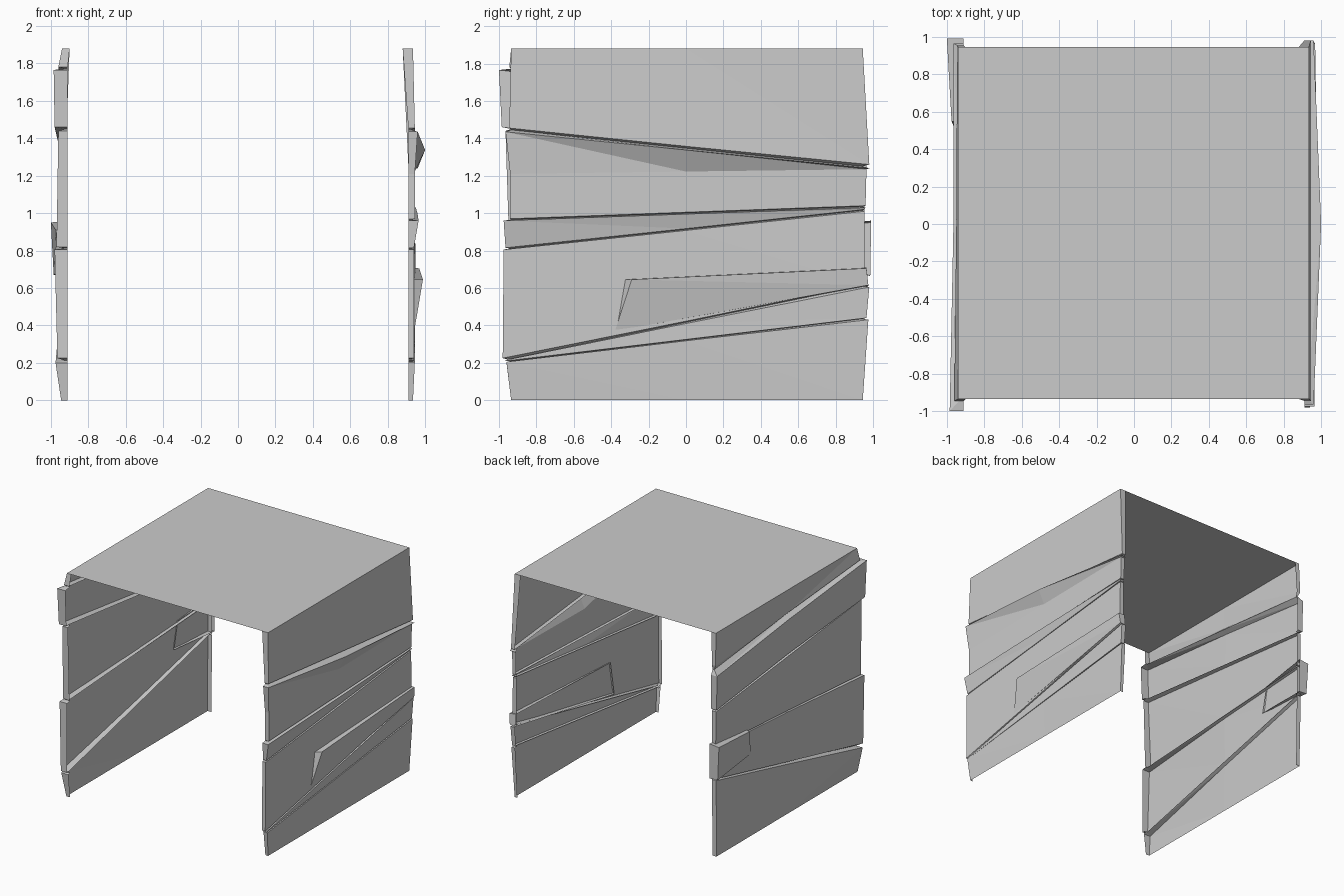
import bpy
import bmesh

# Remove the default cube
default_cube = bpy.data.objects.get("Cube")
if default_cube:
    bpy.data.objects.remove(default_cube, do_unlink=True)

# Single stone colour
stone = bpy.data.materials.new("stone_grey")
stone.use_nodes = True
colour = (0.6, 0.6, 0.6, 1.0)
stone.diffuse_color = colour
stone.node_tree.nodes["Principled BSDF"].inputs["Base Color"].default_value = colour

INNER = 0.91          # inner edge of the end returns
GROOVE = 0.925        # depth of the joints between slabs


def finish(bm, name):
    """Turn a bmesh into a flat shaded stone object."""
    mesh = bpy.data.meshes.new(name)
    bm.to_mesh(mesh)
    bm.free()
    mesh.materials.append(stone)
    obj = bpy.data.objects.new(name, mesh)
    bpy.context.collection.objects.link(obj)
    return obj


def add_face(bm, verts, side):
    """Add a face facing outward on either side of the tunnel."""
    bm.faces.new(verts if side > 0 else list(reversed(verts)))


def row(z, x, y, inner=INNER):
    """Horizontal row: z front/back, x front/middle/back, y front/back."""
    (z_front, z_back), (x_front, x_mid, x_back), (y_front, y_back) = z, x, y
    z_mid = (z_front + z_back) / 2
    return [(inner, y_front, z_front), (x_front, y_front, z_front),
            (x_mid, 0, z_mid),
            (x_back, y_back, z_back), (inner, y_back, z_back)]


def joint(above, below):
    """Recessed row between the bottom of one slab and the top of the next."""
    z_front = (above[0][2] + below[0][2]) / 2
    z_back = (above[-1][2] + below[-1][2]) / 2
    return row((z_front, z_back), (GROOVE,) * 3, (-0.935, 0.945))


def build_wall(name, side, slabs):
    """Skin the slabs from top to bottom, with a groove at every joint."""
    rows = []
    for slab in slabs:
        if rows:
            rows.append(joint(rows[-1], slab[0]))
        rows.extend(slab)
    bm = bmesh.new()
    grid = [[bm.verts.new((side * x, y, z)) for x, y, z in r] for r in rows]
    for upper, lower in zip(grid, grid[1:]):
        for i in range(len(upper) - 1):
            # Split quads into triangles so that every facet is flat
            add_face(bm, [upper[i], lower[i], lower[i + 1]], side)
            add_face(bm, [upper[i], lower[i + 1], upper[i + 1]], side)
    return finish(bm, name)


def build_ledge(name, side, cap, foot):
    """Raised broken slab: outer cap joined to its footprint on the wall."""
    bm = bmesh.new()
    top = [bm.verts.new((side * x, y, z)) for x, y, z in cap]
    base = [bm.verts.new((side * x, y, z)) for x, y, z in foot]
    add_face(bm, top[:3], side)
    add_face(bm, [top[0], top[2], top[3]], side)
    for i in range(len(top)):
        j = (i + 1) % len(top)
        add_face(bm, [top[i], base[i], base[j], top[j]], side)
    return finish(bm, name)


# Flat roof sheet
bm = bmesh.new()
corners = [(-0.94, -0.935), (0.935, -0.935), (0.935, 0.945), (-0.94, 0.945)]
bm.faces.new([bm.verts.new((x, y, 1.88)) for x, y in corners])
finish(bm, "roof")

# Wall on the +x side, slabs listed from the top down
build_wall("left_wall", 1, [
    [row((1.88, 1.88), (0.935, 0.935, 0.935), (-0.935, 0.945), inner=0.88),
     row((1.455, 1.26), (0.945, 0.945, 0.945), (-0.945, 0.98))],
    [row((1.435, 1.24), (0.96, 1.0, 0.96), (-0.965, 0.98)),
     row((1.21, 1.235), (0.945, 0.945, 0.945), (-0.94, 0.965)),
     row((0.97, 1.04), (0.945, 0.945, 0.945), (-0.94, 0.96))],
    [row((0.96, 1.03), (0.965, 0.96, 0.95), (-0.975, 0.96)),
     row((0.815, 1.02), (0.94, 0.94, 0.945), (-0.965, 0.955))],
    [row((0.805, 1.01), (0.94, 0.945, 0.945), (-0.975, 0.955)),
     row((0.225, 0.62), (0.94, 0.945, 0.95), (-0.98, 0.955))],
    [row((0.215, 0.605), (0.94, 0.945, 0.95), (-0.965, 0.98)),
     row((0.21, 0.44), (0.94, 0.945, 0.945), (-0.965, 0.965))],
    [row((0.205, 0.43), (0.945, 0.945, 0.945), (-0.96, 0.975)),
     row((0, 0), (0.935, 0.935, 0.935), (-0.935, 0.945))],
])

# Wall on the -x side
build_wall("right_wall", -1, [
    [row((1.88, 1.88), (0.94, 0.94, 0.94), (-0.935, 0.945), inner=0.9),
     row((1.78, 1.61), (0.96, 0.95, 0.945), (-0.945, 0.955))],
    [row((1.765, 1.53), (0.985, 0.965, 0.965), (-1.0, 0.965)),
     row((1.46, 1.245), (0.98, 0.955, 0.96), (-0.985, 0.965))],
    [row((1.44, 1.225), (0.96, 0.955, 0.95), (-0.965, 0.955)),
     row((0.82, 0.925), (0.97, 0.95, 0.945), (-0.945, 0.955))],
    [row((0.805, 0.915), (0.98, 0.95, 0.945), (-0.975, 0.955)),
     row((0.225, 0.66), (0.965, 0.955, 0.95), (-0.98, 0.955))],
    [row((0.2, 0.645), (0.975, 0.955, 0.95), (-0.96, 0.955)),
     row((0, 0), (0.945, 0.945, 0.945), (-0.935, 0.945))],
])

# Broken raised slab on each wall
build_ledge(
    "left_ledge", 1,
    [(0.988, -0.29, 0.645), (0.942, -0.38, 0.37),
     (0.96, 0.975, 0.615), (0.968, 0.965, 0.705)],
    [(0.935, -0.33, 0.645), (0.935, -0.38, 0.36),
     (INNER, 0.975, 0.61), (INNER, 0.965, 0.71)])
build_ledge(
    "right_ledge", -1,
    [(0.975, 0.55, 0.91), (0.955, 0.5, 0.7),
     (0.985, 0.985, 0.67), (1.0, 0.99, 0.95)],
    [(0.94, 0.54, 0.915), (0.94, 0.49, 0.69),
     (INNER, 0.985, 0.665), (INNER, 0.99, 0.96)])
